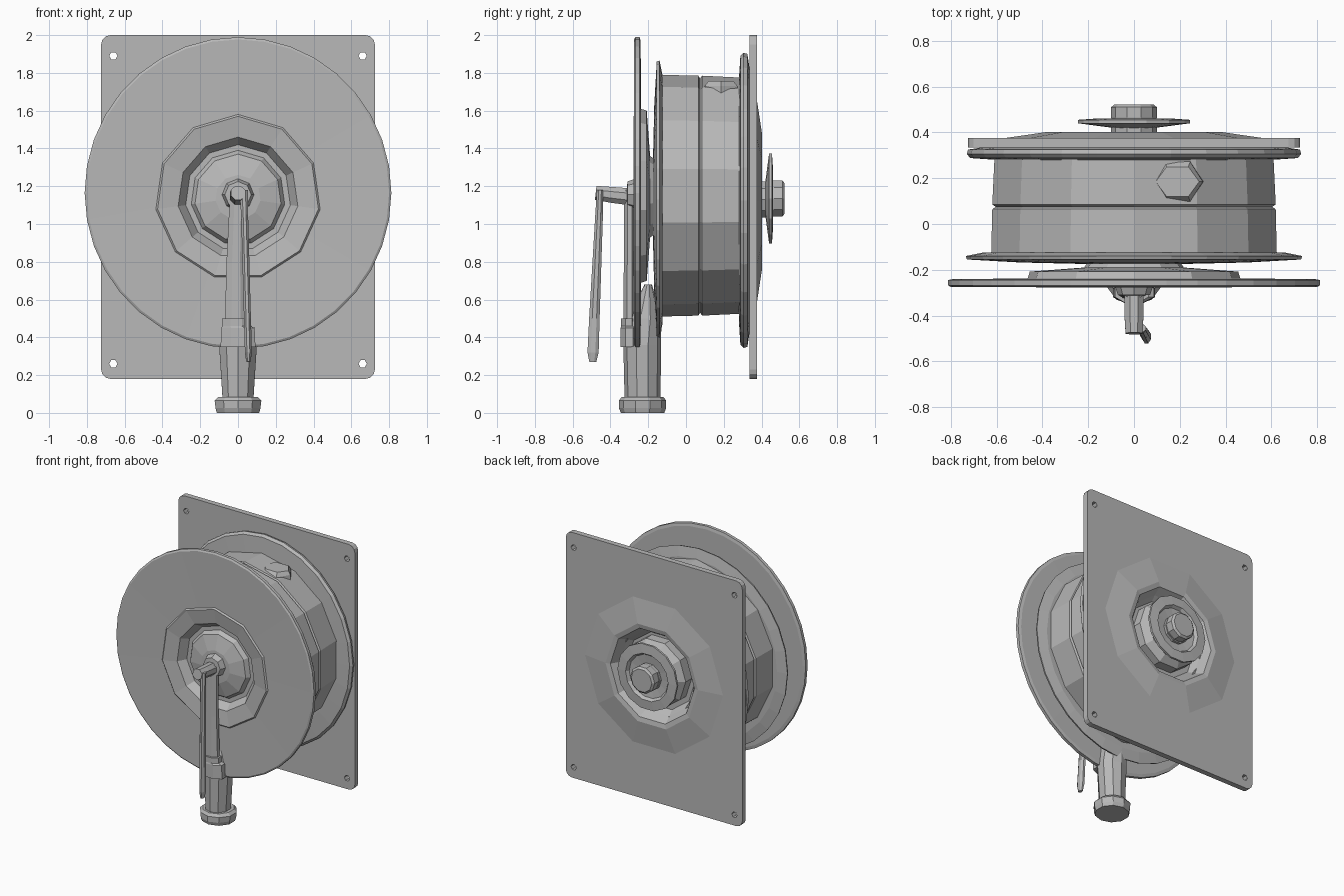
import bpy, bmesh, math
from mathutils import Vector

cube = bpy.data.objects.get("Cube")
if cube:
    bpy.data.objects.remove(cube)

grey = bpy.data.materials.new("steel_grey")
grey.use_nodes = True
COLOUR = (0.48, 0.48, 0.48, 1)
grey.diffuse_color = COLOUR
grey.node_tree.nodes["Principled BSDF"].inputs["Base Color"].default_value = COLOUR


def finish(name, bm):
    bmesh.ops.remove_doubles(bm, verts=bm.verts, dist=0.0005)
    bmesh.ops.recalc_face_normals(bm, faces=bm.faces)
    mesh = bpy.data.meshes.new(name)
    bm.to_mesh(mesh)
    bm.free()
    mesh.materials.append(grey)
    obj = bpy.data.objects.new(name, mesh)
    bpy.context.collection.objects.link(obj)
    return obj


def circle(r, n, turn=0.0):
    return [(r * math.cos(turn + math.tau * i / n), r * math.sin(turn + math.tau * i / n))
            for i in range(n)]


def skin(bm, rings, closed=False):
    """Join successive rings of vertices with quads."""
    pairs = list(zip(rings, rings[1:]))
    if closed:
        pairs.append((rings[-1], rings[0]))
    for a, b in pairs:
        n = len(a)
        for i in range(n):
            bm.faces.new((a[i], a[(i + 1) % n], b[(i + 1) % n], b[i]))


def lathe(name, profile, z, n, turn=0.0, tall=1.0):
    """Turn a closed (radius, y) profile around an axis along y."""
    bm = bmesh.new()
    rings = [[bm.verts.new((x, y, z + h * tall)) for x, h in circle(max(r, 0.0001), n, turn)]
             for r, y in profile]
    skin(bm, rings, closed=True)
    return finish(name, bm)


def tube(name, stations, n, turn=0.0):
    """Loft ellipses (centre, half width, half depth) along a path."""
    bm = bmesh.new()
    path = [Vector(s[0]) for s in stations]
    d = (path[-1] - path[0]).normalized()
    side = Vector((1, 0, 0))
    other = d.cross(side).normalized()
    rings = [[bm.verts.new(c + side * u * w + other * v * h) for u, v in circle(1, n, turn)]
             for c, (_, w, h) in zip(path, stations)]
    skin(bm, rings)
    bm.faces.new(rings[0])
    bm.faces.new(rings[-1])
    return finish(name, bm)


# Back plate: rounded rectangle with a centre opening and four bolt holes
def mounting_plate():
    bm = bmesh.new()
    half_x, half_z, rad, mid = 0.725, 0.91, 0.05, 1.09
    outline = []
    for k, (sx, sz) in enumerate([(1, 1), (-1, 1), (-1, -1), (1, -1)]):
        for i in range(4):
            a = math.pi / 2 * (k + i / 3)
            outline.append((sx * (half_x - rad) + rad * math.cos(a),
                            mid + sz * (half_z - rad) + rad * math.sin(a)))
    loops = [outline, [(x, 1.12 + z) for x, z in circle(0.37, 10)]]
    for sx in (-1, 1):
        for z_hole in (0.26, 1.89):
            loops.append([(sx * 0.66 + x, z_hole + z) for x, z in circle(0.022, 6)])
    edges = []
    for loop in loops:
        vs = [bm.verts.new((x, 0.335, z)) for x, z in loop]
        edges += [bm.edges.new((vs[i], vs[i - 1])) for i in range(len(vs))]
    bmesh.ops.triangle_fill(bm, edges=edges, use_beauty=True)
    out = bmesh.ops.extrude_face_region(bm, geom=bm.faces[:], use_keep_orig=True)
    moved = [v for v in out["geom"] if isinstance(v, bmesh.types.BMVert)]
    bmesh.ops.translate(bm, verts=moved, vec=(0, 0.04, 0))
    finish("mounting_plate", bm)


mounting_plate()

# Gently raised lip and sunken bowl around the opening in the plate
lathe("rear_bowl", [(0.58, 0.373), (0.38, 0.402), (0.345, 0.395), (0.31, 0.33), (0.25, 0.25),
                    (0, 0.25), (0, 0.23), (0.27, 0.23), (0.36, 0.345)], 1.12, 10)
lathe("rear_inner_ring", [(0.25, 0.24), (0.25, 0.36), (0.2, 0.40), (0.17, 0.40),
                          (0.17, 0.33), (0, 0.33), (0, 0.24)], 1.13, 10)
lathe("rear_shaft", [(0, 0.25), (0.1, 0.25), (0.1, 0.45), (0, 0.45)], 1.13, 10)
lathe("rear_washer", [(0.09, 0.43), (0.16, 0.438), (0.175, 0.46), (0.245, 0.455),
                      (0.245, 0.44), (0.17, 0.43), (0.09, 0.42)], 1.135, 14)
lathe("rear_cap", [(0, 0.43), (0.09, 0.43), (0.1, 0.465), (0.1, 0.51), (0.085, 0.522),
                   (0, 0.522)], 1.135, 10)

# Drum with a centre groove, between two flanges
lathe("drum", [(0, -0.14), (0.64, -0.14), (0.635, 0.065), (0.62, 0.075), (0.635, 0.085),
               (0.625, 0.29), (0, 0.29)], 1.15, 14, math.pi / 14)
lathe("front_flange", [(0, -0.175), (0.2, -0.175), (0.5, -0.168), (0.73, -0.155),
                       (0.735, -0.14), (0.66, -0.125), (0, -0.125)], 1.13, 28)
lathe("rear_flange", [(0.3, 0.275), (0.6, 0.28), (0.715, 0.288), (0.73, 0.305),
                      (0.725, 0.325), (0.65, 0.337), (0.3, 0.337)], 1.125, 28, tall=1.07)

# Small inlet block on top of the drum
tube("drum_inlet", [((0.19, 0.185, 1.62), 0.12, 0.11), ((0.19, 0.185, 1.73), 0.11, 0.1),
                    ((0.19, 0.185, 1.758), 0.095, 0.075)], 6)

# Front disc and its dished hub
lathe("front_disc", [(0.38, -0.268), (0.8, -0.275), (0.812, -0.268), (0.812, -0.245),
                     (0.79, -0.24), (0.38, -0.238)], 1.165, 36, tall=1.015)
lathe("front_hub", [(0.43, -0.278), (0.32, -0.262), (0.28, -0.205), (0.25, -0.205),
                    (0.23, -0.235), (0.12, -0.265), (0, -0.27), (0, -0.16), (0.2, -0.16),
                    (0.22, -0.19), (0.46, -0.208), (0.47, -0.24)], 1.14, 11, math.pi / 2)

# Upright pipe with collar, outlet and base nut
tube("upright_pipe", [((-0.01, -0.298, 0.45), 0.065, 0.035), ((-0.01, -0.298, 0.8), 0.055, 0.034),
                      ((0, -0.298, 1.18), 0.045, 0.032)], 8, math.pi / 8)
tube("pipe_collar", [((0, -0.3, 0.35), 0.1, 0.05), ((0, -0.3, 0.45), 0.095, 0.05),
                     ((-0.01, -0.302, 0.46), 0.08, 0.045), ((-0.01, -0.302, 0.5), 0.08, 0.045)],
     8, math.pi / 8)
tube("outlet_pipe", [((0, -0.23, 0.06), 0.085, 0.095), ((0, -0.232, 0.36), 0.105, 0.1),
                     ((0, -0.215, 0.5), 0.09, 0.085), ((0, -0.2, 0.68), 0.05, 0.02)],
     10, math.pi / 10)
tube("base_nut", [((0, -0.23, 0), 0.118, 0.115), ((0, -0.23, 0.025), 0.125, 0.125),
                  ((0, -0.23, 0.065), 0.13, 0.125), ((0, -0.23, 0.085), 0.11, 0.11)],
     10, math.pi / 10)

# Crank: horizontal arm and hanging grip
lathe("crank_collar", [(0, -0.25), (0.09, -0.25), (0.07, -0.31), (0, -0.315)], 1.155, 8)
tube("crank_arm", [((0, -0.26, 1.14), 0.045, 0.05), ((0, -0.4, 1.155), 0.045, 0.045),
                   ((0, -0.478, 1.165), 0.04, 0.04)], 8, math.pi / 8)
tube("crank_grip", [((0.03, -0.455, 1.18), 0.025, 0.018), ((0.035, -0.46, 1.05), 0.02, 0.022),
                    ((0.05, -0.485, 0.5), 0.02, 0.03), ((0.055, -0.492, 0.32), 0.02, 0.032),
                    ((0.055, -0.494, 0.27), 0.012, 0.02)], 8, math.pi / 8)
